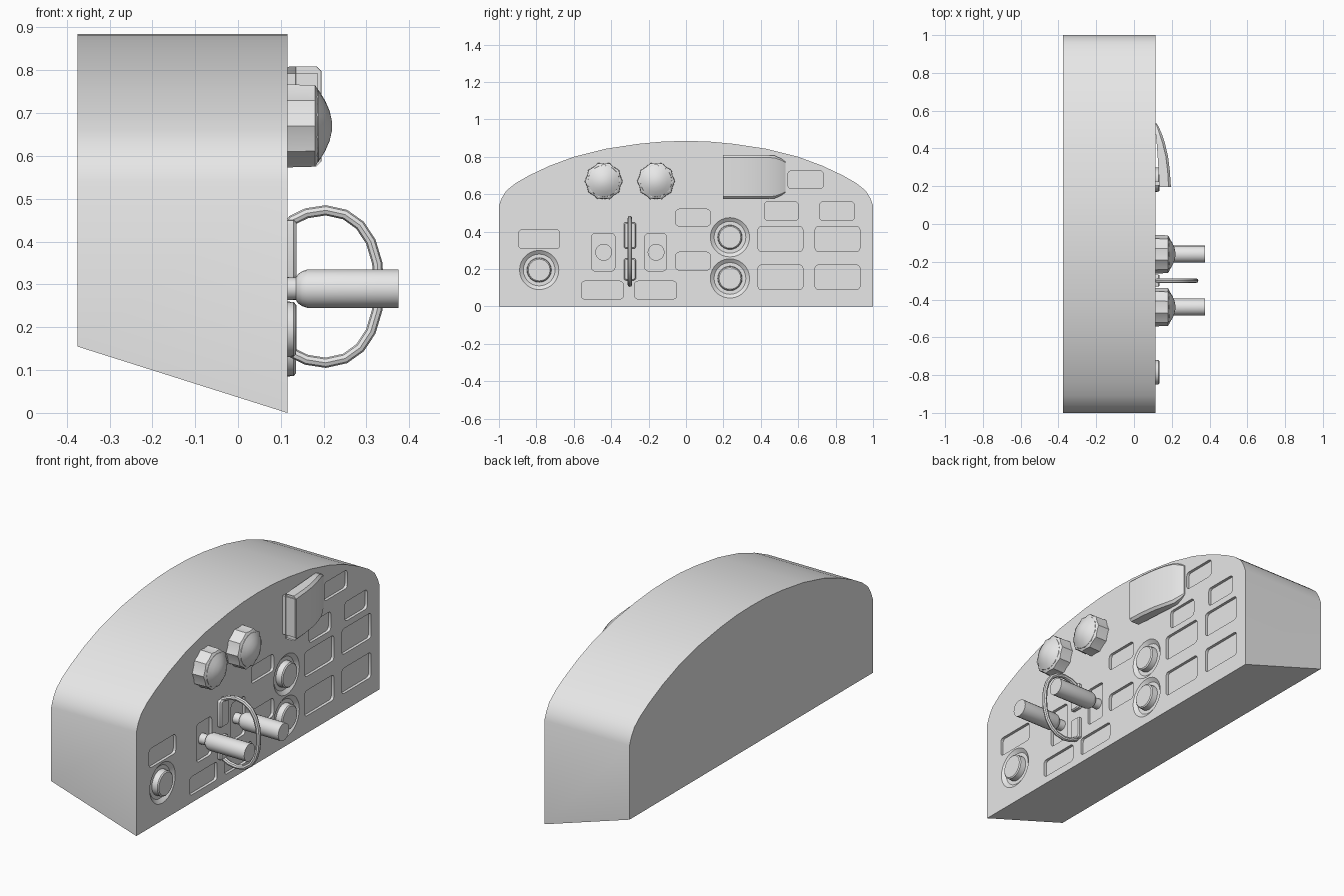
import bpy, bmesh, math
from mathutils import Vector

if "Cube" in bpy.data.objects:
    bpy.data.objects.remove(bpy.data.objects["Cube"])

GREY = bpy.data.materials.new("plain grey")
GREY.diffuse_color = (0.8, 0.8, 0.8, 1)
GREY.use_nodes = True
GREY.node_tree.nodes["Principled BSDF"].inputs["Base Color"].default_value = GREY.diffuse_color
FACE = 0.115          # x of the panel face
BACK = -0.375


def finish(bm, name, smooth=30):
    bmesh.ops.remove_doubles(bm, verts=bm.verts, dist=1e-5)
    bmesh.ops.recalc_face_normals(bm, faces=bm.faces)
    me = bpy.data.meshes.new(name)
    bm.to_mesh(me)
    bm.free()
    ob = bpy.data.objects.new(name, me)
    bpy.context.collection.objects.link(ob)
    me.materials.append(GREY)
    if smooth:
        bpy.ops.object.select_all(action='DESELECT')
        ob.select_set(True)
        bpy.context.view_layer.objects.active = ob
        bpy.ops.object.shade_smooth_by_angle(angle=math.radians(smooth))
    return ob


def loft(bm, rings):
    """Skin a list of closed point rings and cap both ends."""
    vs = [[bm.verts.new(p) for p in r] for r in rings]
    n = len(vs[0])
    for a, b in zip(vs, vs[1:]):
        for i in range(n):
            j = (i + 1) % n
            bm.faces.new((a[i], a[j], b[j], b[i]))
    return bm.faces.new(vs[0]), bm.faces.new(vs[-1])


def lathe(bm, y, z, profile, seg=24, flute=0.0):
    """Rings of (x, radius) around an axis along x; flute pulls in every other point."""
    rings = []
    for x, r in profile:
        ring = []
        for i in range(seg):
            a = 2 * math.pi * i / seg
            k = r * (1 - flute * (i % 2))
            ring.append((x, y + k * math.cos(a), z + k * math.sin(a)))
        rings.append(ring)
    loft(bm, rings)


def rounded_rect(x, y0, y1, z0, z1, r=0.018, seg=3):
    pts = []
    corners = ((y1 - r, z1 - r), (y0 + r, z1 - r), (y0 + r, z0 + r), (y1 - r, z0 + r))
    for k, (cy, cz) in enumerate(corners):
        for i in range(seg + 1):
            a = math.pi / 2 * (k + i / seg)
            pts.append((x, cy + r * math.cos(a), cz + r * math.sin(a)))
    return pts


# Console housing: arched outline, underside slopes up to the back
half = [(1, 0), (1, 0.54), (0.985, 0.58), (0.96, 0.62), (0.91, 0.66), (0.84, 0.70), (0.73, 0.752),
        (0.6, 0.80), (0.43, 0.843), (0.25, 0.87), (0.12, 0.882)]
outline = half + [(0, 0.885)] + [(-y, z) for y, z in reversed(half)]
bm = bmesh.new()
loft(bm, [[(FACE, y, z) for y, z in outline],
          [(BACK, y, max(z, 0.155)) for y, z in outline]])
housing = finish(bm, "console_housing", 0)

# Recessed label windows and round dial wells
windows = [(-.895, -.675, .31, .41), (-.56, -.335, .04, .135), (-.275, -.05, .04, .135),
           (-.505, -.38, .19, .39), (-.22, -.105, .19, .39),
           (-.055, .13, .43, .52), (-.055, .13, .195, .29),
           (.42, .60, .46, .56), (.715, .90, .46, .56), (.545, .735, .63, .725)]
windows += [(y, y + .24, z, z + .132) for y in (.385, .69) for z in (.09, .295)]
dials = [(-.785, .195), (.235, .15), (.235, .37)]
bm = bmesh.new()
for w in windows:
    loft(bm, [rounded_rect(FACE - 0.015, *w), rounded_rect(FACE + 0.02, *w)])
for y, z in dials:
    lathe(bm, y, z, [(FACE - 0.015, 0.085), (FACE, 0.105), (FACE + 0.02, 0.105)], 28)
cutter = finish(bm, "recess_cutter", 0)
mod = housing.modifiers.new("recesses", 'BOOLEAN')
mod.operation = 'DIFFERENCE'
mod.solver = 'EXACT'
mod.object = cutter
bpy.ops.object.select_all(action='DESELECT')
bpy.context.view_layer.objects.active = housing
housing.select_set(True)
bpy.ops.object.modifier_apply(modifier=mod.name)
bpy.data.objects.remove(cutter)
bpy.ops.object.shade_smooth_by_angle(angle=math.radians(25))

# Raised centre of each dial
for i, (y, z) in enumerate(dials):
    bm = bmesh.new()
    lathe(bm, y, z, [(FACE - 0.02, 0.066), (FACE + 0.015, 0.064), (FACE + 0.02, 0.058)], 24)
    finish(bm, f"dial_button_{i + 1}")

for i, y in enumerate((-.44, -.16)):
    # Fluted knob with a domed cap
    bm = bmesh.new()
    lathe(bm, y, .67, [(FACE - .005, .102), (.18, .1), (.187, .088)], 20, 0.08)
    lathe(bm, y, .67, [(.18, .086), (.188, .084), (.203, .06), (.214, .035), (.219, .012)], 20)
    finish(bm, f"knob_{i + 1}")
    # Pull lever: collar, neck and long grip
    bm = bmesh.new()
    lathe(bm, y, .29, [(FACE - .02, .028), (.135, .026), (.14, .034), (.15, .041), (.163, .045),
                       (.375, .045)], 20)
    finish(bm, f"pull_lever_{i + 1}", 35)

# Loop handle standing out of the panel
path = [(.112, .43), (.127, .45), (.16, .466), (.205, .473), (.25, .463), (.285, .438), (.31, .40), (.325, .35)]
path += [(.329, .295)] + [(x, .59 - z) for x, z in reversed(path)]
bm = bmesh.new()
rings = []
for i, (x, z) in enumerate(path):
    a, b = path[max(i - 1, 0)], path[min(i + 1, len(path) - 1)]
    t = Vector((b[0] - a[0], 0, b[1] - a[1])).normalized()
    n = Vector((t.z, 0, -t.x))
    rings.append([Vector((x, -.3, z)) + .012 * (math.cos(k * math.pi / 4) * n
                 + math.sin(k * math.pi / 4) * Vector((0, 1, 0))) for k in range(8)])
loft(bm, rings)
finish(bm, "loop_handle", 40)

# Handle mounts
for i, (z0, z1) in enumerate(((.14, .257), (.31, .45))):
    bm = bmesh.new()
    loft(bm, [rounded_rect(FACE - .005, -.332, -.268, z0, z1, .01),
              rounded_rect(.13, -.332, -.268, z0, z1, .01),
              rounded_rect(.136, -.327, -.273, z0 + .005, z1 - .005, .01)])
    finish(bm, f"handle_mount_{i + 1}")

# Side-facing hood: tapers from the open end down to the panel
bm = bmesh.new()
rings = []
ZC = .692
for y, x0, x1, h in ((.197, .135, .195, .117), (.28, .13, .19, .117), (.36, .125, .18, .117),
                     (.43, .12, .163, .117), (.475, .115, .148, .114), (.51, .112, .133, .098),
                     (.532, .11, .12, .082)):
    c = min(.012, (x1 - x0) * .4)
    rings.append([(x0, y, ZC - h), (x1 - c, y, ZC - h), (x1, y, ZC - h + c),
                  (x1, y, ZC + h - c), (x1 - c, y, ZC + h), (x0, y, ZC + h)])
mouth, _ = loft(bm, rings)
bmesh.ops.inset_region(bm, faces=[mouth], thickness=.008)
bmesh.ops.translate(bm, verts=mouth.verts, vec=(0, .012, 0))
finish(bm, "hood")

# Plate closing the hood mouth
bm = bmesh.new()
loft(bm, [[(x, y, z) for x, z in ((.11, ZC - .1), (.187, ZC - .1), (.187, ZC + .1), (.11, ZC + .1))]
          for y in (.203, .225)])
finish(bm, "hood_plate", 0)
